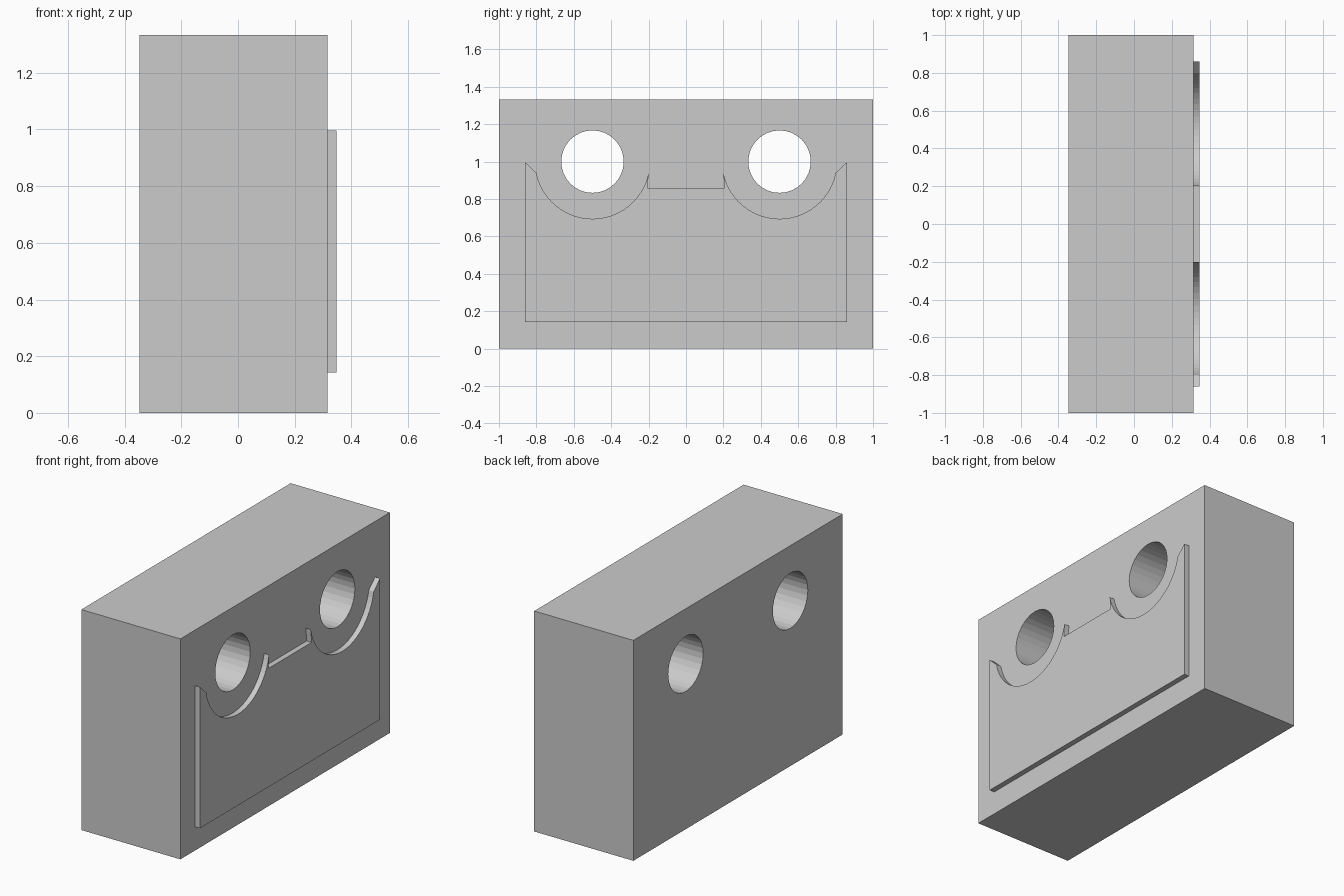
import bpy, bmesh
from math import sin, cos, atan2, pi

if "Cube" in bpy.data.objects:
    bpy.data.objects.remove(bpy.data.objects["Cube"])

HOLE_Y, HOLE_Z, HOLE_R = 0.5, 1.0, 0.167
X_BACK, X_FRONT, X_PLATE = -0.348, 0.315, 0.348


def extrude_profile(name, points, x0, x1):
    """Solid from a (y, z) outline swept along x."""
    bm = bmesh.new()
    face = bm.faces.new([bm.verts.new((x0, y, z)) for y, z in points])
    ext = bmesh.ops.extrude_face_region(bm, geom=[face])
    verts = [v for v in ext["geom"] if isinstance(v, bmesh.types.BMVert)]
    bmesh.ops.translate(bm, verts=verts, vec=(x1 - x0, 0, 0))
    bmesh.ops.recalc_face_normals(bm, faces=bm.faces)
    mesh = bpy.data.meshes.new(name)
    bm.to_mesh(mesh)
    bm.free()
    obj = bpy.data.objects.new(name, mesh)
    bpy.context.collection.objects.link(obj)
    return obj


def arc(cy, cz, r, a0, a1, n):
    return [(cy + r * cos(a0 + (a1 - a0) * i / n),
             cz + r * sin(a0 + (a1 - a0) * i / n)) for i in range(n + 1)]


# Main block
block = extrude_profile("block", [(-1, 0), (1, 0), (1, 1.333), (-1, 1.333)],
                        X_BACK, X_FRONT)

# Two round through-holes
for side, label in ((-1, "left"), (1, "right")):
    circle = arc(side * HOLE_Y, HOLE_Z, HOLE_R, 0, 2 * pi, 32)[:-1]
    cutter = extrude_profile(label + "_hole_cutter", circle, -0.6, 0.6)
    cutter.hide_render = True
    cutter.hide_set(True)
    mod = block.modifiers.new(label + "_hole", "BOOLEAN")
    mod.operation = "DIFFERENCE"
    mod.solver = "EXACT"
    mod.object = cutter

# Raised face plate: half outline with a scoop under the hole, then mirrored
start = atan2(-0.06, 0.30)
half = [(0.86, 0.143), (0.86, 0.997)]
half += arc(HOLE_Y, HOLE_Z, 0.306, start, -pi - start, 24)
half += [(0.205, 0.86)]
outline = half + [(-y, z) for y, z in reversed(half)]
extrude_profile("face_plate", outline, X_FRONT - 0.005, X_PLATE)
